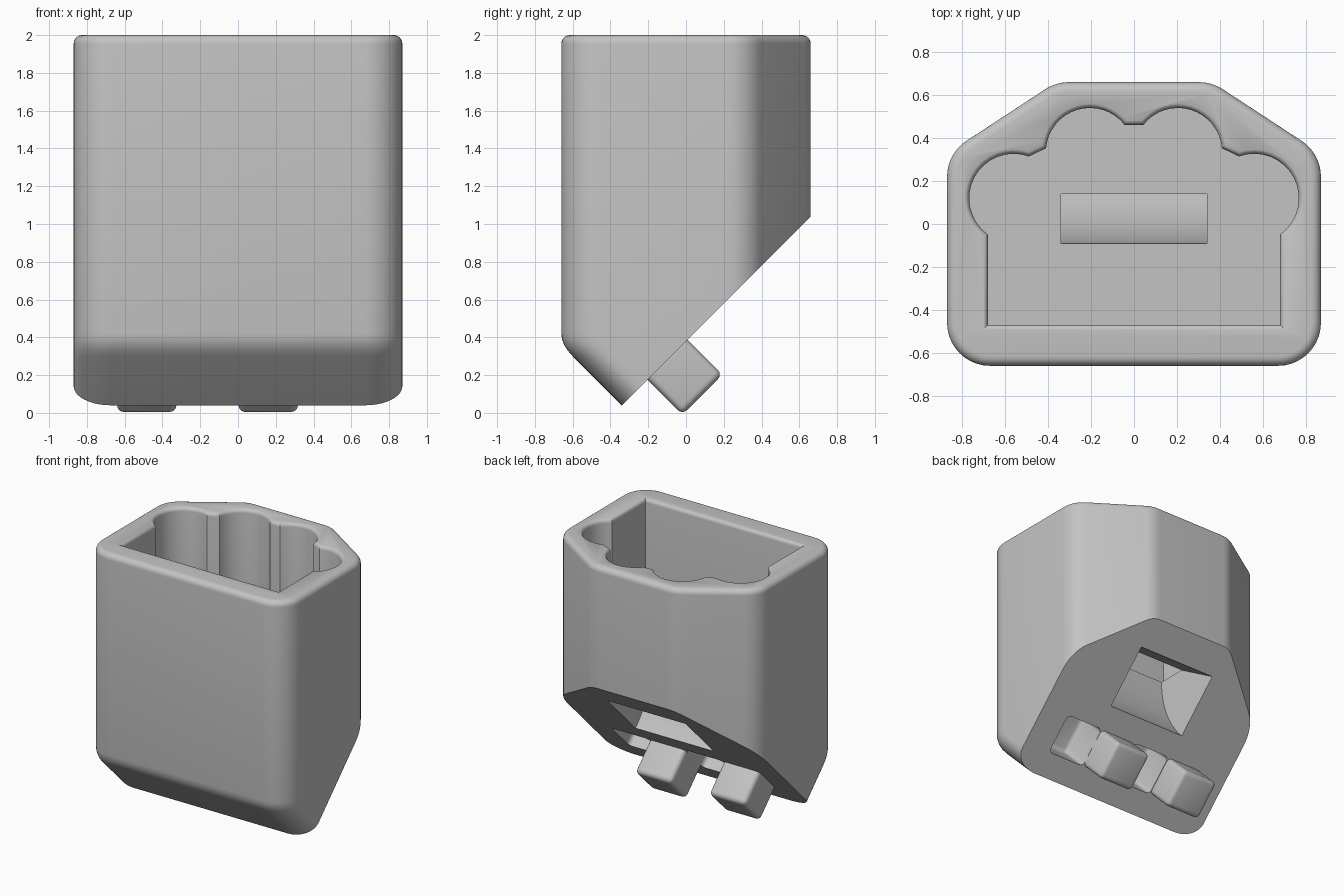
import bpy, bmesh, math
from mathutils import Vector, Matrix

if "Cube" in bpy.data.objects:
    bpy.data.objects.remove(bpy.data.objects["Cube"], do_unlink=True)

grey = bpy.data.materials.new("plain grey")
grey.use_nodes = True
grey.diffuse_color = (0.55, 0.55, 0.55, 1)
grey.node_tree.nodes["Principled BSDF"].inputs["Base Color"].default_value = grey.diffuse_color


def make_object(name, bm):
    bmesh.ops.recalc_face_normals(bm, faces=bm.faces)
    mesh = bpy.data.meshes.new(name)
    bm.to_mesh(mesh)
    bm.free()
    mesh.materials.append(grey)
    obj = bpy.data.objects.new(name, mesh)
    bpy.context.collection.objects.link(obj)
    return obj


def loft(rings):
    """Skin a stack of equal rings and cap both ends."""
    bm = bmesh.new()
    rows = [[bm.verts.new(p) for p in ring] for ring in rings]
    n = len(rows[0])
    for a, b in zip(rows, rows[1:]):
        for i in range(n):
            j = (i + 1) % n
            bm.faces.new((a[i], a[j], b[j], b[i]))
    bm.faces.new(rows[0][::-1])
    bm.faces.new(rows[-1])
    return bm


def arc(cx, cy, r, start, end, steps=16):
    angles = [math.radians(start + (end - start) * i / steps) for i in range(steps + 1)]
    return [Vector((cx + r * math.cos(a), cy + r * math.sin(a))) for a in angles]


def mirrored(half):
    """Complete a counter-clockwise outline from its +x half."""
    return half + [Vector((-p.x, p.y)) for p in reversed(half)]


def offset(points, d):
    """Move a counter-clockwise outline outwards by d."""
    out = []
    for i, p in enumerate(points):
        a = (p - points[i - 1]).normalized()
        b = (points[(i + 1) % len(points)] - p).normalized()
        na, nb = Vector((a.y, -a.x)), Vector((b.y, -b.x))
        out.append(p + (na + nb) * d / (1 + na.dot(nb)))
    return out


def at_height(points, z):
    return [(p.x, p.y, z) for p in points]


def boolean(target, tool, operation):
    tool.hide_render = True
    mod = target.modifiers.new(operation.lower(), 'BOOLEAN')
    mod.operation, mod.object, mod.solver = operation, tool, 'EXACT'
    bpy.context.view_layer.objects.active = target
    bpy.ops.object.modifier_apply(modifier=mod.name)
    bpy.data.objects.remove(tool, do_unlink=True)


# Outer body: rounded outline, front leaning back near the bottom, rounded rim
r = 0.2
turn = 31.5
tangent = r * math.tan(math.radians(turn / 2))
side = 0.87 - r
outline = mirrored(arc(side, -0.66 + r, r, -90, 0, 10)
                   + arc(side, 0.22, r, 0, 90 - turn, 8)
                   + arc(0.36 - tangent, 0.66 - r, r, 90 - turn, 90, 6))


def lean(z):
    if z > 0.42:
        return 0
    return (0.42 - z) ** 2 / 0.24 if z > 0.3 else 0.36 - z


rings = []
for z in (-0.2, 0.3, 0.33, 0.36, 0.39, 0.42):
    rings.append([(p.x, p.y + (lean(z) if p.y < 0 else 0), z) for p in outline])
rim = 0.045
for i in range(7):
    t = math.radians(15 * i)
    rings.append(at_height(offset(outline, -rim * (1 - math.cos(t))),
                           2 - rim + rim * math.sin(t)))
bm = loft(rings)

# Slanted underside
cut = bmesh.ops.bisect_plane(bm, geom=bm.verts[:] + bm.edges[:] + bm.faces[:],
                             plane_co=(0, 0, 0.38), plane_no=(0, 1, -1), clear_outer=True)
cut_edges = [e for e in cut["geom_cut"] if isinstance(e, bmesh.types.BMEdge)]
bmesh.ops.contextual_create(bm, geom=cut_edges)
body = make_object("holder_body", bm)

# Scalloped cavity with a rounded mouth
floor = 1.08
cavity = mirrored([Vector((0.68, -0.47))]
                  + arc(0.56, 0.12, 0.207, -55, 110)
                  + arc(0.205, 0.335, 0.205, 5, 142))
mouth = 0.03
rings = [at_height(cavity, floor)]
for i in range(6):
    t = math.radians(18 * i)
    rings.append(at_height(offset(cavity, mouth * (1 - math.cos(t))),
                           2.002 - mouth + mouth * math.sin(t)))
rings.append(at_height(offset(cavity, mouth), 2.1))
boolean(body, make_object("cavity_cutter", loft(rings)), 'DIFFERENCE')

# Curved chute from the cavity floor to the slanted underside
ramp = arc(0.7, floor, 0.79, 180, 225)
chute = ramp + [ramp[-1] + Vector((0.1, -0.1)), Vector((0.59, 0.77)), Vector((0.49, 0.87)),
                Vector((0.14, floor)), Vector((0.14, 1.2)), Vector((-0.09, 1.2))]
bm = loft([[(x, p.x, p.y) for p in chute] for x in (-0.34, 0.34)])
boolean(body, make_object("chute_cutter", bm), 'DIFFERENCE')


# Connector pegs and matching sockets alternate along the underside
def connector(name, x, low, high, grow=0.0):
    """Rounded block on the slant, from low to high along its outward normal."""
    bm = bmesh.new()
    bmesh.ops.create_cube(bm, size=1)
    bmesh.ops.scale(bm, vec=(0.315 + grow, 0.3 + grow, high - low), verts=bm.verts)
    bmesh.ops.bevel(bm, geom=bm.edges[:], offset=0.035, segments=4, profile=0.5,
                    affect='EDGES')
    bmesh.ops.translate(bm, vec=(0, 0, -(low + high) / 2), verts=bm.verts)
    place = Matrix.Translation((x, -0.098, 0.282)) @ Matrix.Rotation(math.radians(45), 4, 'X')
    bmesh.ops.transform(bm, matrix=place, verts=bm.verts)
    return make_object(name, bm)


for x in (-0.16, 0.48):
    boolean(body, connector("socket_cutter", x, -0.27, 0.1, 0.008), 'DIFFERENCE')
for x in (-0.483, 0.16):
    boolean(body, connector("peg", x, -0.2, 0.262), 'UNION')

# Smooth the curved faces and keep the edges crisp
bpy.ops.object.select_all(action='DESELECT')
body.select_set(True)
bpy.context.view_layer.objects.active = body
bpy.ops.object.shade_smooth_by_angle(angle=math.radians(30))
